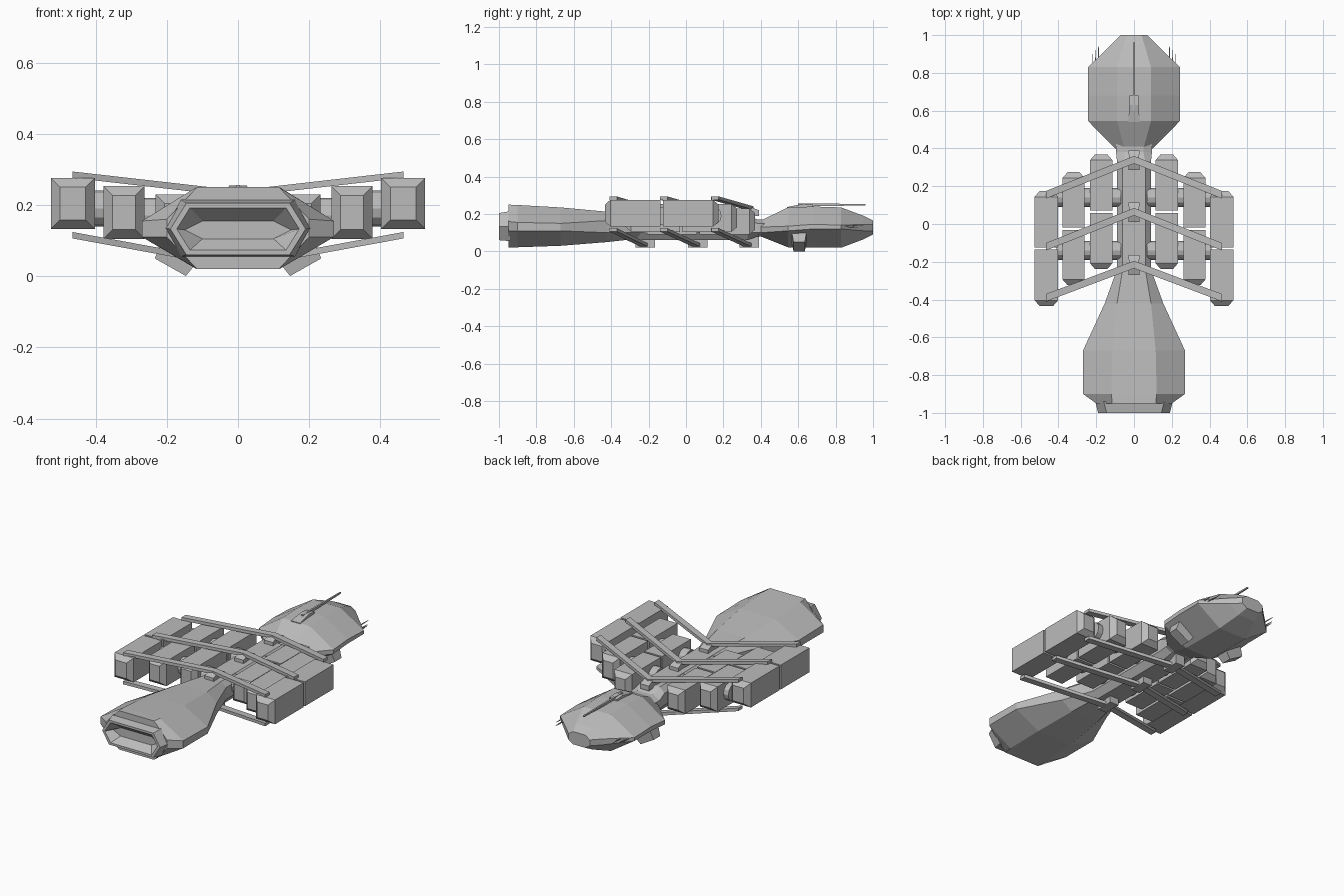
import bpy, bmesh, math
from mathutils import Vector

if "Cube" in bpy.data.objects:
    bpy.data.objects.remove(bpy.data.objects["Cube"])

grey = bpy.data.materials.new("hull_grey")
grey.diffuse_color = (0.5, 0.5, 0.5, 1)
grey.use_nodes = True
grey.node_tree.nodes["Principled BSDF"].inputs["Base Color"].default_value = grey.diffuse_color


def loft(name, rings, mirror=False, cap_start=True):
    """Skin a run of equal-sized rings and cap the ends."""
    bm = bmesh.new()
    vs = [[bm.verts.new(p) for p in r] for r in rings]
    n = len(vs[0])
    for a, b in zip(vs, vs[1:]):
        for i in range(n):
            j = (i + 1) % n
            bm.faces.new((a[i], a[j], b[j], b[i]))
    if cap_start:
        bm.faces.new(vs[0])
    bm.faces.new(vs[-1][::-1])
    bmesh.ops.recalc_face_normals(bm, faces=bm.faces)
    me = bpy.data.meshes.new(name)
    bm.to_mesh(me)
    bm.free()
    me.materials.append(grey)
    ob = bpy.data.objects.new(name, me)
    bpy.context.collection.objects.link(ob)
    if mirror:
        ob.modifiers.new("Mirror", 'MIRROR')
    return ob


def octagon(y, wt, wm, zb, zl, zu, zt):
    """Hull section: flat top and bottom, wide waist."""
    return [(-wt, y, zt), (wt, y, zt), (wm, y, zu), (wm, y, zl),
            (wt, y, zb), (-wt, y, zb), (-wm, y, zl), (-wm, y, zu)]


def rect(x0, x1, y, z0, z1):
    return [(x0, y, z0), (x1, y, z0), (x1, y, z1), (x0, y, z1)]


def hexagon(y, wt, wm, zb, zt):
    zm = (zb + zt) / 2
    return [(-wt, y, zt), (wt, y, zt), (wm, y, zm),
            (wt, y, zb), (-wt, y, zb), (-wm, y, zm)]


# Engine hull, flaring towards the rear
loft("engine_hull", [octagon(*s) for s in (
    (-0.95, 0.115, 0.20, 0.02, 0.11, 0.16, 0.25),
    (-0.90, 0.12, 0.27, 0.022, 0.11, 0.155, 0.248),
    (-0.67, 0.115, 0.27, 0.03, 0.11, 0.15, 0.235),
    (-0.42, 0.09, 0.155, 0.05, 0.10, 0.165, 0.212),
    (-0.24, 0.06, 0.09, 0.07, 0.10, 0.17, 0.20))])

# Exhaust: outer ring, recess and raised inner plate
loft("exhaust_nozzle", [hexagon(*s) for s in (
    (-0.94, 0.16, 0.205, 0.055, 0.215),
    (-1.00, 0.145, 0.19, 0.06, 0.205),
    (-1.00, 0.135, 0.172, 0.073, 0.192),
    (-0.955, 0.10, 0.15, 0.105, 0.155))])

# Spine and neck
loft("spine", [octagon(*s) for s in (
    (-0.30, 0.06, 0.09, 0.06, 0.10, 0.17, 0.20),
    (0.33, 0.06, 0.09, 0.06, 0.10, 0.17, 0.20),
    (0.38, 0.05, 0.095, 0.08, 0.10, 0.15, 0.17),
    (0.43, 0.05, 0.095, 0.08, 0.10, 0.15, 0.17))])

# Command head
loft("head", [octagon(*s) for s in (
    (0.40, 0.05, 0.10, 0.08, 0.10, 0.13, 0.165),
    (0.545, 0.09, 0.243, 0.022, 0.11, 0.135, 0.235),
    (0.68, 0.09, 0.243, 0.02, 0.12, 0.145, 0.24),
    (0.83, 0.09, 0.243, 0.02, 0.12, 0.14, 0.235),
    (0.95, 0.055, 0.12, 0.065, 0.11, 0.145, 0.19),
    (1.00, 0.04, 0.07, 0.09, 0.11, 0.145, 0.165))])

# Head top housing and forward mast
loft("mast_housing", [rect(-0.03, 0.03, 0.54, 0.20, 0.237),
                      rect(-0.025, 0.025, 0.63, 0.22, 0.255),
                      rect(-0.025, 0.025, 0.68, 0.22, 0.25)])
loft("mast", [rect(-0.006, 0.006, 0.60, 0.24, 0.256),
              rect(-0.004, 0.004, 0.96, 0.246, 0.254)])

# Side antennae
for i, (x, y0, y1, z) in enumerate(((0.188, 0.82, 0.95, 0.14), (0.203, 0.82, 0.92, 0.13),
                                    (0.218, 0.80, 0.90, 0.135))):
    loft(f"antenna_{i + 1}", [rect(x - 0.004, x + 0.004, y0, z - 0.004, z + 0.004),
                              rect(x - 0.001, x + 0.001, y1, z - 0.001, z + 0.001)], mirror=True)

# Splayed pods under the head
out, across = Vector((0.49, 0, -0.87)), Vector((0.87, 0, 0.49))
centre = Vector((0.19, 0.605, 0.025))


def pod_ring(depth, half, length):
    c = centre - out * depth
    return [c + across * (half * a) + Vector((0, length * b, 0))
            for a, b in ((-1, -1), (1, -1), (1, 1), (-1, 1))]


loft("belly_pod", [pod_ring(0, 0.05, 0.03), pod_ring(0.07, 0.062, 0.042)], mirror=True)

# Cargo containers: two per row, outward ends chamfered
rows = (("inner", 0.115, 0.232, 0.065, 0.30, 0.09, 0.23),
        ("middle", 0.262, 0.378, -0.025, 0.295, 0.105, 0.253),
        ("outer", 0.402, 0.526, -0.13, 0.30, 0.132, 0.276))
for label, x0, x1, mid, length, z0, z1 in rows:
    for end, d in (("fore", 1), ("aft", -1)):
        c, tip = 0.026, mid + d * (length + 0.004)
        loft(f"{label}_container_{end}", [
            rect(x0, x1, mid + d * 0.006, z0, z1),
            rect(x0, x1, tip - d * 0.03, z0, z1),
            rect(x0 + c, x1 - c, tip, z0 + c, z1 - c)], mirror=True)

# Round couplings between containers and spine
for i, y in enumerate((0.14, -0.14)):
    for label, x0, x1, z in (("inner", 0.07, 0.13, 0.155), ("middle", 0.22, 0.275, 0.17),
                             ("outer", 0.37, 0.41, 0.19)):
        ring = [(math.cos(k * math.tau / 12) * 0.05, math.sin(k * math.tau / 12) * 0.05)
                for k in range(12)]
        loft(f"{label}_coupling_{i + 1}",
             [[(x, y + a, z + b) for a, b in ring] for x in (x0, x1)], mirror=True)

# Swept struts above and below, with centre brackets
for i, (apex, tip) in enumerate(((0.34, 0.155), (0.065, -0.12), (-0.215, -0.39))):
    for side, za, zt in (("upper", 0.232, 0.285), ("lower", 0.03, 0.115)):
        def section(x, y, z, h=0.009, w=0.02):
            return [(x, y - w, z - h), (x, y + w, z - h), (x, y + w, z + h), (x, y - w, z + h)]
        loft(f"{side}_strut_{i + 1}", [section(0, apex, za), section(0.465, tip, zt)], mirror=True)
        z0, z1 = (0.19, 0.24) if side == "upper" else (0.021, 0.08)
        loft(f"{side}_bracket_{i + 1}", [rect(-0.03, 0.03, apex - 0.055, z0, z1 - 0.02 * (z0 > 0.1)),
                                         rect(-0.025, 0.025, apex, z0, z1),
                                         rect(-0.03, 0.03, apex + 0.05, z0, z1 - 0.02 * (z0 > 0.1))])
